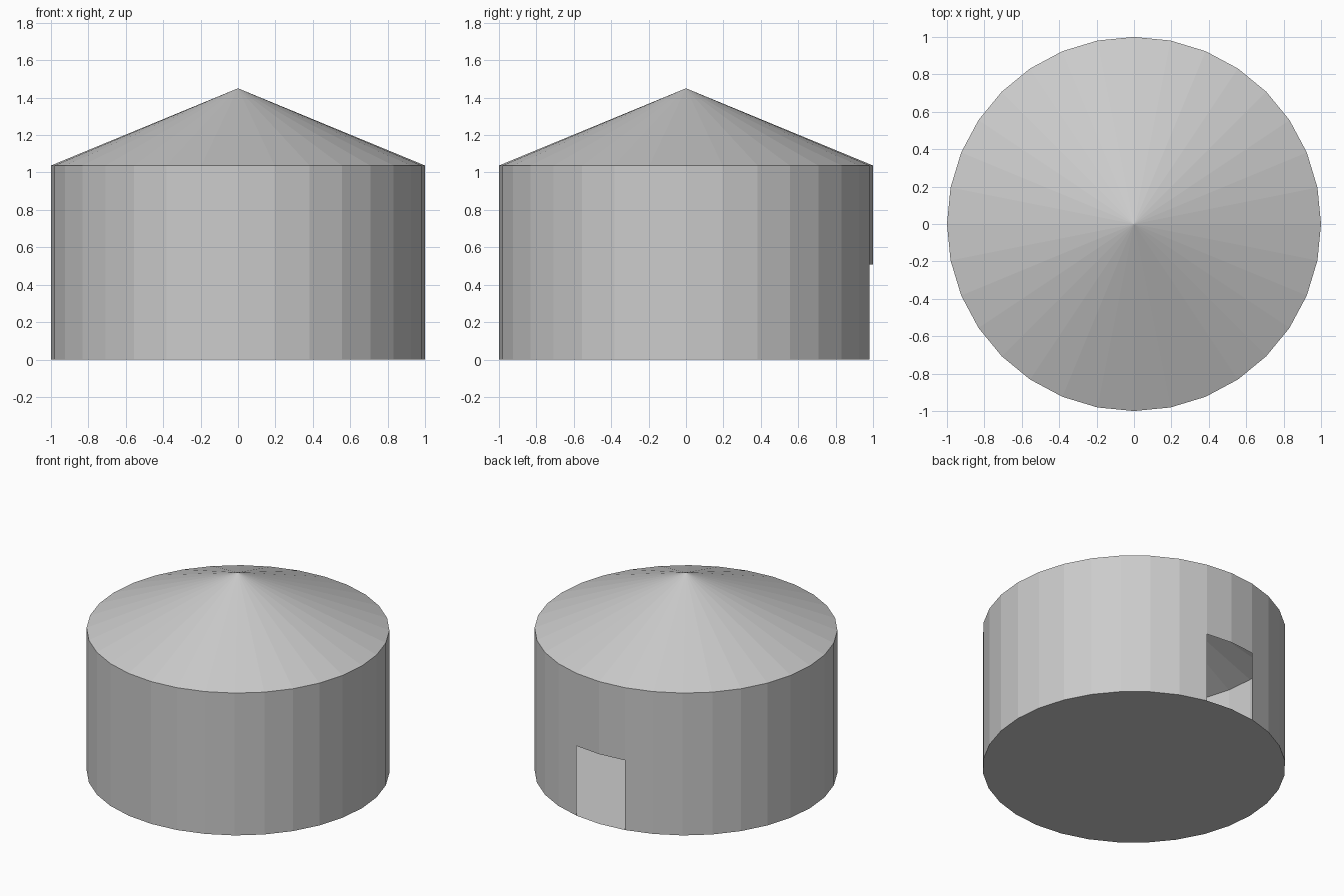
import bpy, bmesh
from math import cos, sin, tau

if "Cube" in bpy.data.objects:
    bpy.data.objects.remove(bpy.data.objects["Cube"])

SIDES, WALL_TOP, APEX, DOOR_TOP = 32, 1.037, 1.45, 0.508


def ring(bm, z):
    return [bm.verts.new((cos(tau * i / SIDES), sin(tau * i / SIDES), z)) for i in range(SIDES)]


def finish(bm, name):
    loose = [v for v in bm.verts if not v.link_faces]
    bmesh.ops.delete(bm, geom=loose, context='VERTS')
    mesh = bpy.data.meshes.new(name)
    bm.to_mesh(mesh)
    bm.free()
    bpy.context.collection.objects.link(bpy.data.objects.new(name, mesh))


# Thin hollow wall, with a doorway two facets wide at the back (+y)
bm = bmesh.new()
low, mid, top = ring(bm, 0), ring(bm, DOOR_TOP), ring(bm, WALL_TOP)
door = (SIDES // 4 - 1, SIDES // 4)
for i in range(SIDES):
    j = (i + 1) % SIDES
    bm.faces.new((mid[i], mid[j], top[j], top[i]))
    if i not in door:
        bm.faces.new((low[i], low[j], mid[j], mid[i]))
finish(bm, "round_wall")

# Conical roof, open underneath
bm = bmesh.new()
eave, tip = ring(bm, WALL_TOP), bm.verts.new((0, 0, APEX))
for i in range(SIDES):
    bm.faces.new((eave[i], eave[(i + 1) % SIDES], tip))
finish(bm, "cone_roof")

# Floor disc
bm = bmesh.new()
bm.faces.new(ring(bm, 0)[::-1])
finish(bm, "floor")
